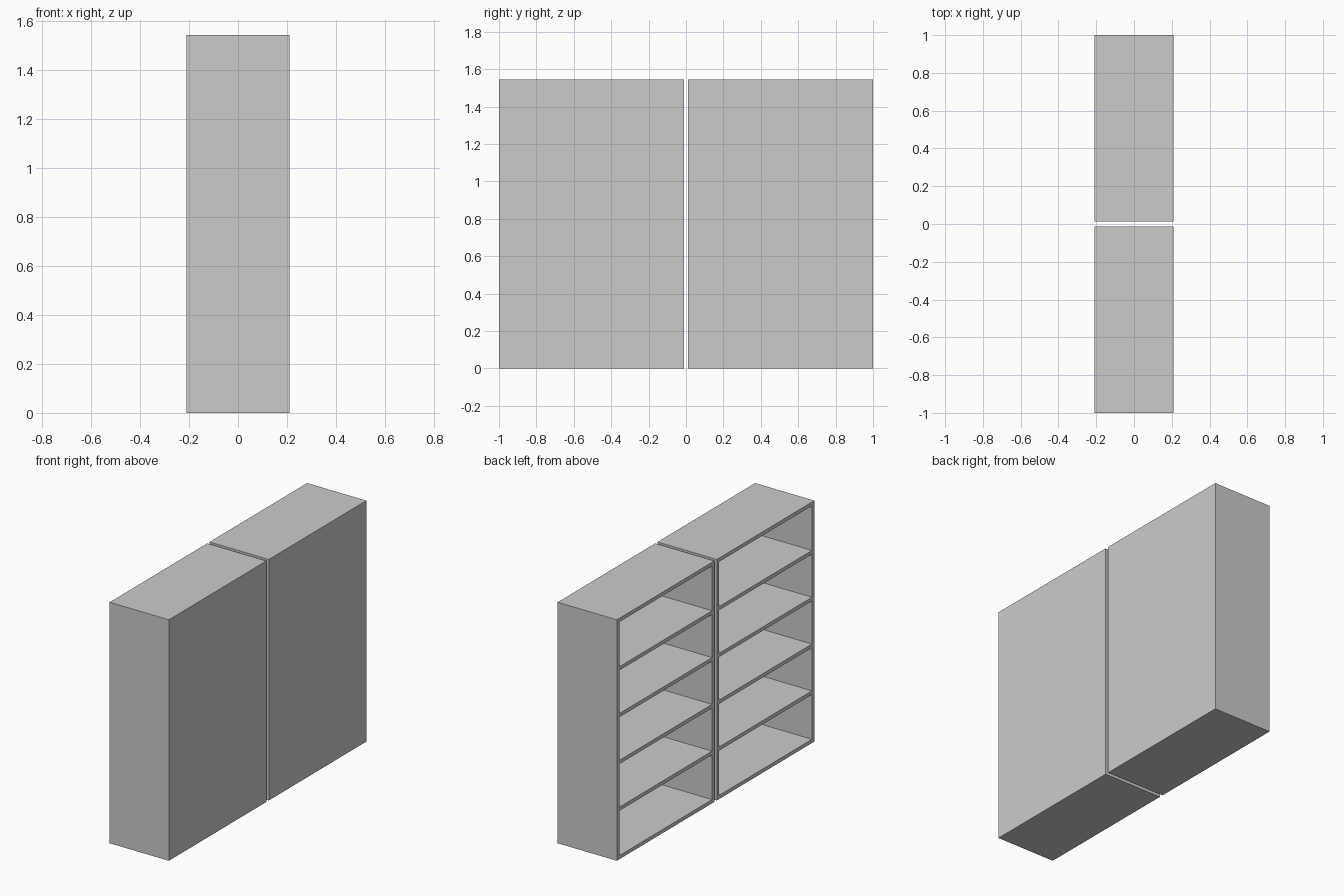
import bpy

if "Cube" in bpy.data.objects:
    bpy.data.objects.remove(bpy.data.objects["Cube"])

DEPTH, HEIGHT = 0.42, 1.545
INNER_Y, OUTER_Y = 0.012, 1.0   # extent of each bookcase from the central gap
T = 0.024                       # board thickness
BACK_T = 0.02


def board(name, x, y, z):
    """Box spanning the given (min, max) ranges."""
    spans = (x, y, z)
    bpy.ops.mesh.primitive_cube_add(size=1, location=[(a + b) / 2 for a, b in spans])
    ob = bpy.context.object
    ob.name = name
    ob.scale = [b - a for a, b in spans]
    bpy.ops.object.transform_apply(location=False, rotation=False, scale=True)
    return ob


def bookcase(tag, y0, y1):
    x0, x1 = -DEPTH / 2, DEPTH / 2
    xb = x1 - BACK_T
    # Carcass: closed back on +x, open on -x
    board(tag + "_back_panel", (xb, x1), (y0, y1), (0, HEIGHT))
    board(tag + "_side_panel_a", (x0, xb), (y0, y0 + T), (0, HEIGHT))
    board(tag + "_side_panel_b", (x0, xb), (y1 - T, y1), (0, HEIGHT))
    board(tag + "_bottom_board", (x0, xb), (y0 + T, y1 - T), (0, T))
    board(tag + "_top_board", (x0, xb), (y0 + T, y1 - T), (HEIGHT - T, HEIGHT))
    # Four shelves, symmetric about mid height
    for i in range(4):
        zc = HEIGHT / 2 + (i - 1.5) * 0.30
        board(f"{tag}_shelf_{i + 1}", (x0, xb), (y0 + T, y1 - T),
              (zc - T / 2, zc + T / 2))


bookcase("near_bookcase", -OUTER_Y, -INNER_Y)
bookcase("far_bookcase", INNER_Y, OUTER_Y)
